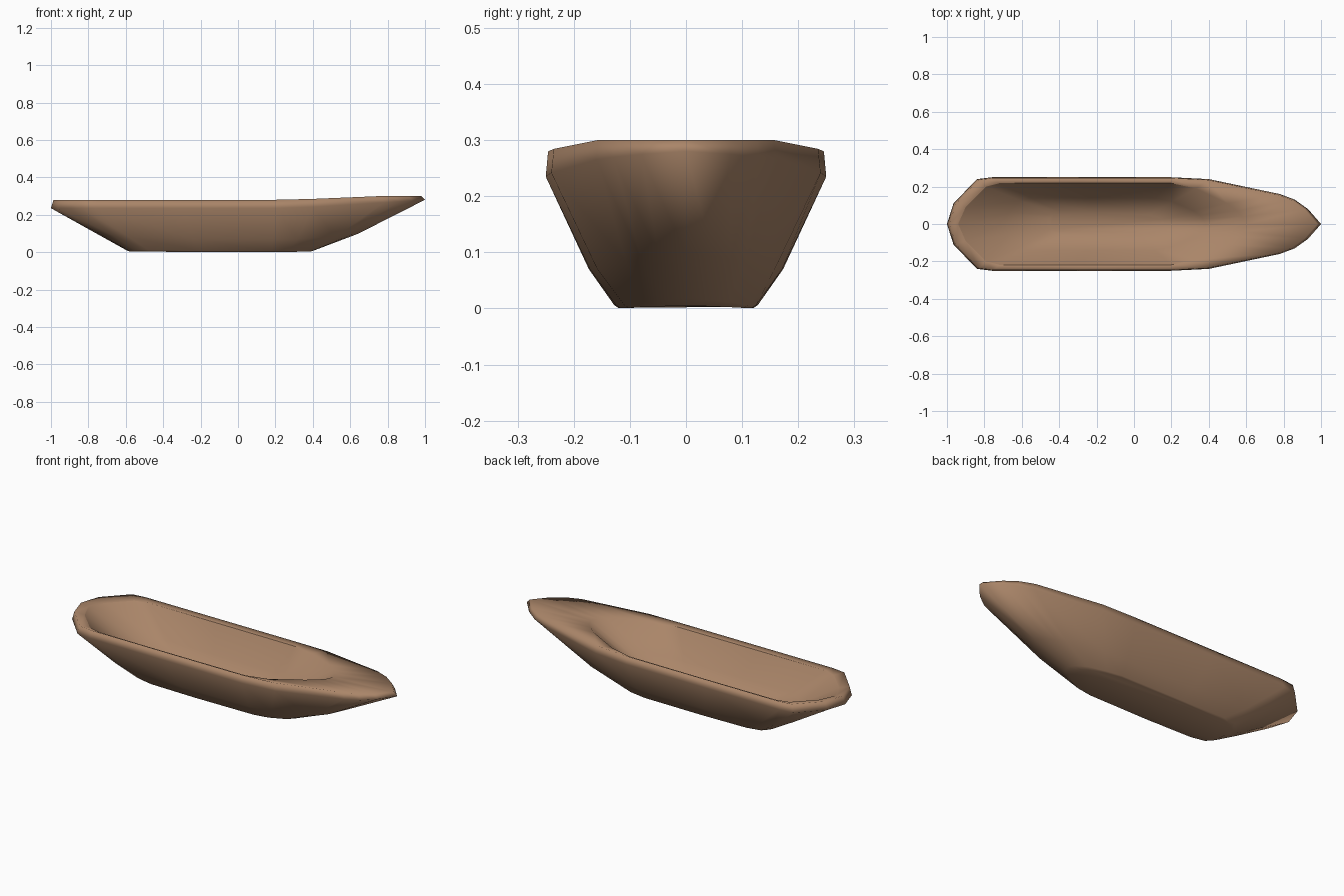
import bpy, bmesh

old = bpy.data.objects.get("Cube")
if old:
    bpy.data.objects.remove(old)

# Colour
wood = bpy.data.materials.new("warm brown wood")
wood.use_nodes = True
brown = (0.40, 0.235, 0.14, 1)
wood.diffuse_color = brown
wood.node_tree.nodes["Principled BSDF"].inputs["Base Color"].default_value = brown

# Half outlines from stern to bow, as (x, half width)
RIM = [(-1, 0), (-.965, .11), (-.84, .24), (-.76, .25), (-.3, .25), (.2, .25),
       (.4, .24), (.78, .16), (.86, .13), (.93, .08), (1, 0)]
KEEL = [(-.61, 0), (-.6, .07), (-.56, .11), (-.48, .125), (-.2, .128), (.18, .125),
        (.27, .11), (.37, .075), (.4, .05), (.42, .03), (.43, 0)]
OPENING = [(-.94, 0), (-.9, .09), (-.79, .2), (-.72, .218), (-.3, .22), (.2, .218),
           (.33, .19), (.5, .11), (.55, .07), (.58, .04), (.6, 0)]
FLOOR = [(-.46, 0), (-.45, .03), (-.43, .05), (-.38, .06), (-.2, .06), (.02, .06),
         (.08, .05), (.13, .035), (.15, .025), (.16, .015), (.17, 0)]


def closed(half):
    """Mirror a half outline into a full loop."""
    return half + [(x, -y) for x, y in reversed(half[1:-1])]


def ramp(x, start, end):
    return min(max((x - start) / (end - start), 0), 1)


def level(low, high, t, z, sheer=0, ends=0, stem=0):
    """One loop blended between two outlines, lifted towards bow and ends."""
    pts = []
    for (kx, ky), (hx, hy), (rx, _) in zip(closed(low), closed(high), closed(RIM)):
        lift = (sheer * ramp(rx, .3, .75) + ends * ramp(abs(rx), .6, 1)
                + stem * ramp(rx, .8, 1))
        pts.append((kx + (hx - kx) * t, ky + (hy - ky) * t, z + lift))
    return pts


# Hull: outer skin, lip, ledge with foredeck, then the hollow down to its floor
levels = [level(KEEL, RIM, -.06, .001, ends=.004),
          level(KEEL, RIM, 0, .006, ends=.012),
          level(KEEL, RIM, .37, .07, ends=.028),
          level(KEEL, RIM, 1, .235, sheer=.03, stem=.015),
          level(KEEL, RIM, .965, .28, sheer=.02),
          level(FLOOR, OPENING, 1, .268, sheer=.014),
          level(FLOOR, OPENING, .5, .13, sheer=.02),
          level(FLOOR, OPENING, 0, .055)]
bm = bmesh.new()
rings = [[bm.verts.new(p) for p in pts] for pts in levels]
n = len(rings[0])
for a, b in zip(rings, rings[1:]):
    for i in range(n):
        j = (i + 1) % n
        bm.faces.new((a[i], a[j], b[j], b[i]))
bm.faces.new(rings[0])
bm.faces.new(rings[-1])
bmesh.ops.recalc_face_normals(bm, faces=bm.faces)

# Soft shading, with a crisp edge around the hollow except at the foredeck
for face in bm.faces:
    face.smooth = True
edge_ring = rings[5]
for i in range(n):
    a, b = edge_ring[i], edge_ring[(i + 1) % n]
    bm.edges.get((a, b)).smooth = max(a.co.x, b.co.x) > .4

mesh = bpy.data.meshes.new("boat_hull")
bm.to_mesh(mesh)
bm.free()
mesh.materials.append(wood)
hull = bpy.data.objects.new("boat_hull", mesh)
bpy.context.collection.objects.link(hull)
